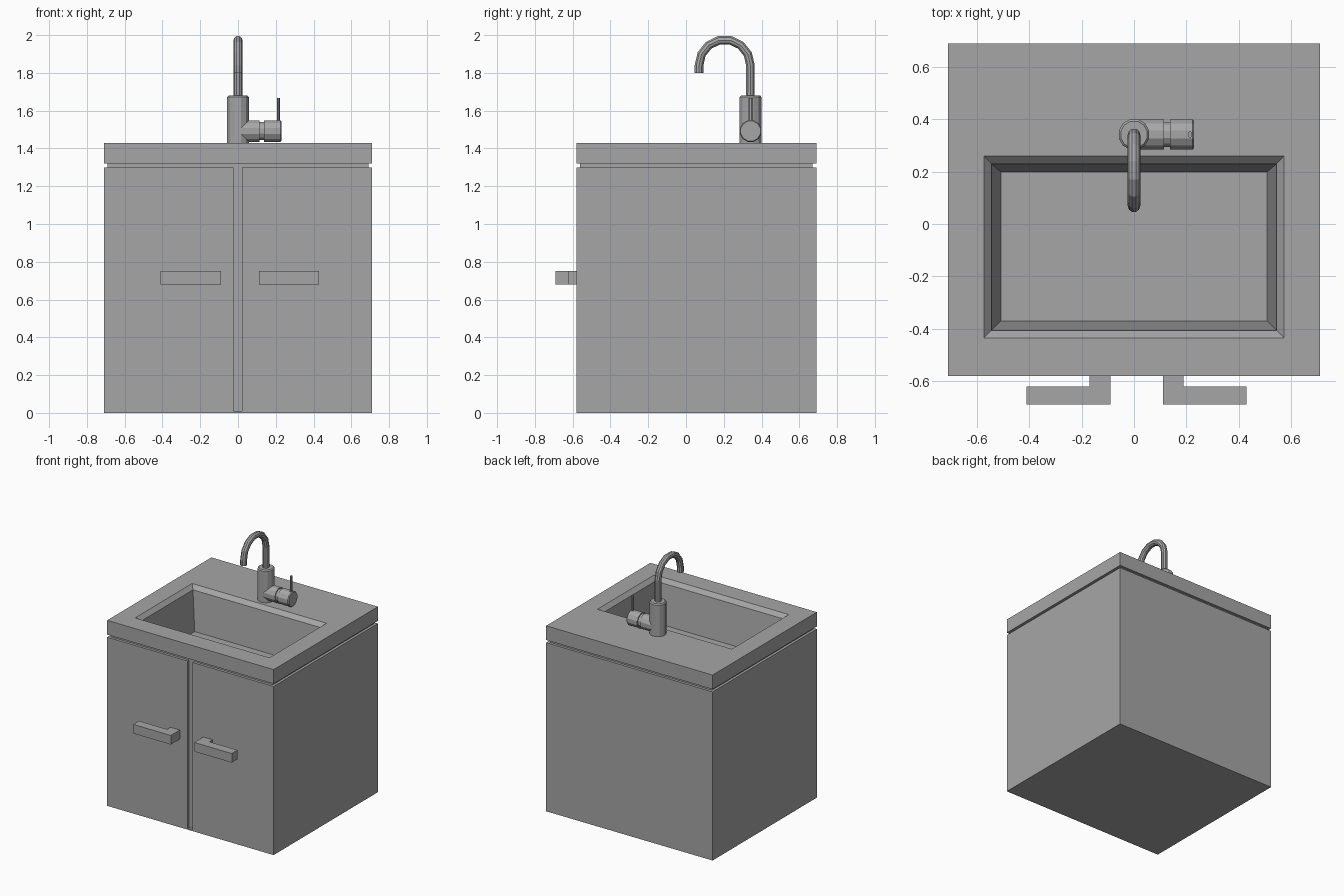
import bpy
import bmesh
import math
from mathutils import Matrix, Vector

default = bpy.data.objects.get("Cube")
if default:
    bpy.data.objects.remove(default, do_unlink=True)

grey = bpy.data.materials.new("plain grey")
grey.use_nodes = True
grey.diffuse_color = (0.38, 0.38, 0.38, 1)
grey.node_tree.nodes["Principled BSDF"].inputs["Base Color"].default_value = grey.diffuse_color


def finish(name, bm):
    bmesh.ops.recalc_face_normals(bm, faces=bm.faces)
    mesh = bpy.data.meshes.new(name)
    bm.to_mesh(mesh)
    bm.free()
    mesh.materials.append(grey)
    obj = bpy.data.objects.new(name, mesh)
    bpy.context.collection.objects.link(obj)
    return obj


def loft(name, rings):
    """Skin a stack of equal-length point rings and cap both ends."""
    bm = bmesh.new()
    loops = [[bm.verts.new(p) for p in ring] for ring in rings]
    count = len(loops[0])
    for low, high in zip(loops, loops[1:]):
        for i in range(count):
            j = (i + 1) % count
            bm.faces.new((low[i], low[j], high[j], high[i]))
    bm.faces.new(loops[0])
    bm.faces.new(loops[-1])
    return finish(name, bm)


def prism(name, outline, z0, z1):
    return loft(name, [[(x, y, z) for x, y in outline] for z in (z0, z1)])


def rect(x0, x1, y0, y1):
    return [(x0, y0), (x1, y0), (x1, y1), (x0, y1)]


def lathe(name, profile, centre, axis="Z", sides=12):
    """Turn (radius, height) pairs about an axis through centre."""
    turn = Matrix.Rotation(math.pi / 2, 3, "Y") if axis == "X" else Matrix.Identity(3)
    rings = []
    for r, h in profile:
        angles = [2 * math.pi * (i + 0.5) / sides for i in range(sides)]
        rings.append([Vector(centre) + turn @ Vector((r * math.cos(a), r * math.sin(a), h))
                      for a in angles])
    return loft(name, rings)


# Cabinet with a narrow slot between the two doors
W, FRONT, BACK = 0.71, -0.58, 0.69
GAP = 0.02
outline = [(-W, FRONT), (-0.025, FRONT), (-0.025, FRONT + GAP), (0.02, FRONT + GAP),
           (0.02, FRONT), (W, FRONT), (W, BACK), (-W, BACK)]
cabinet = prism("cabinet", outline, 0.01, 1.30)
prism("cabinet_base", rect(-W, W, FRONT, BACK), 0, 0.01)

# Recessed neck and countertop
neck = prism("countertop_neck", rect(-W + GAP, W - GAP, FRONT + GAP, BACK - GAP), 1.30, 1.32)
counter = prism("countertop", rect(-W, W, FRONT, BACK), 1.32, 1.43)

# Basin: bevelled rim, then tapering walls, cut through the stack
basin_steps = [(0.508, -0.37, 0.198, 1.10), (0.545, -0.407, 0.23, 1.40),
               (0.573, -0.435, 0.26, 1.43), (0.573, -0.435, 0.26, 1.50)]
cutter = loft("basin_cutter", [[(x, y, z) for x, y in rect(-w, w, y0, y1)]
                               for w, y0, y1, z in basin_steps])
cutter.hide_render = True
for part in (cabinet, neck, counter):
    cut = part.modifiers.new("basin", "BOOLEAN")
    cut.operation = "DIFFERENCE"
    cut.solver = "EXACT"
    cut.object = cutter
    bpy.context.view_layer.objects.active = part
    bpy.ops.object.modifier_apply(modifier=cut.name)
bpy.data.objects.remove(cutter, do_unlink=True)

# L-shaped door handles, mirrored about the slot
for side, label in ((1, "left"), (-1, "right")):
    shape = [(0.10, FRONT), (0.10, -0.69), (0.42, -0.69), (0.42, -0.62),
             (0.18, -0.62), (0.18, FRONT)]
    prism(label + "_door_handle", [(0.01 + side * x, y) for x, y in shape], 0.68, 0.75)

# Tap body, mixer knob and lever
TAP_Y, KNOB_Z = 0.342, 1.492
lathe("tap_body", [(0.06, 1.43), (0.06, 1.672), (0.052, 1.68)], (0, TAP_Y, 0))
lathe("mixer_knob", [(0.059, 0), (0.059, 0.115), (0.05, 0.115), (0.05, 0.137),
                     (0.059, 0.137), (0.059, 0.224), (0.054, 0.23)],
      (0, TAP_Y, KNOB_Z), axis="X")
lever = lathe("mixer_lever", [(0.013, 1.53), (0.013, 1.667)], (0, 0, 0), sides=8)
lever.scale.x = 0.7
lever.location = (0.214, TAP_Y, 0)

# Swan-neck spout
curve = bpy.data.curves.new("spout", "CURVE")
curve.dimensions = "3D"
curve.bevel_depth = 0.024
curve.bevel_resolution = 3
curve.use_fill_caps = True
R, MID_Y, MID_Z = 0.136, 0.205, 1.84
path = [(0, MID_Y + R, 1.66)]
path += [(0, MID_Y + R * math.cos(math.pi * i / 7), MID_Z + R * math.sin(math.pi * i / 7))
         for i in range(8)]
path.append((0, MID_Y - R, 1.80))
spline = curve.splines.new("POLY")
spline.points.add(len(path) - 1)
for point, co in zip(spline.points, path):
    point.co = (*co, 1)
spline.use_smooth = False
curve.materials.append(grey)
spout = bpy.data.objects.new("spout", curve)
bpy.context.collection.objects.link(spout)
bpy.ops.object.select_all(action="DESELECT")
spout.select_set(True)
bpy.context.view_layer.objects.active = spout
bpy.ops.object.convert(target="MESH")
